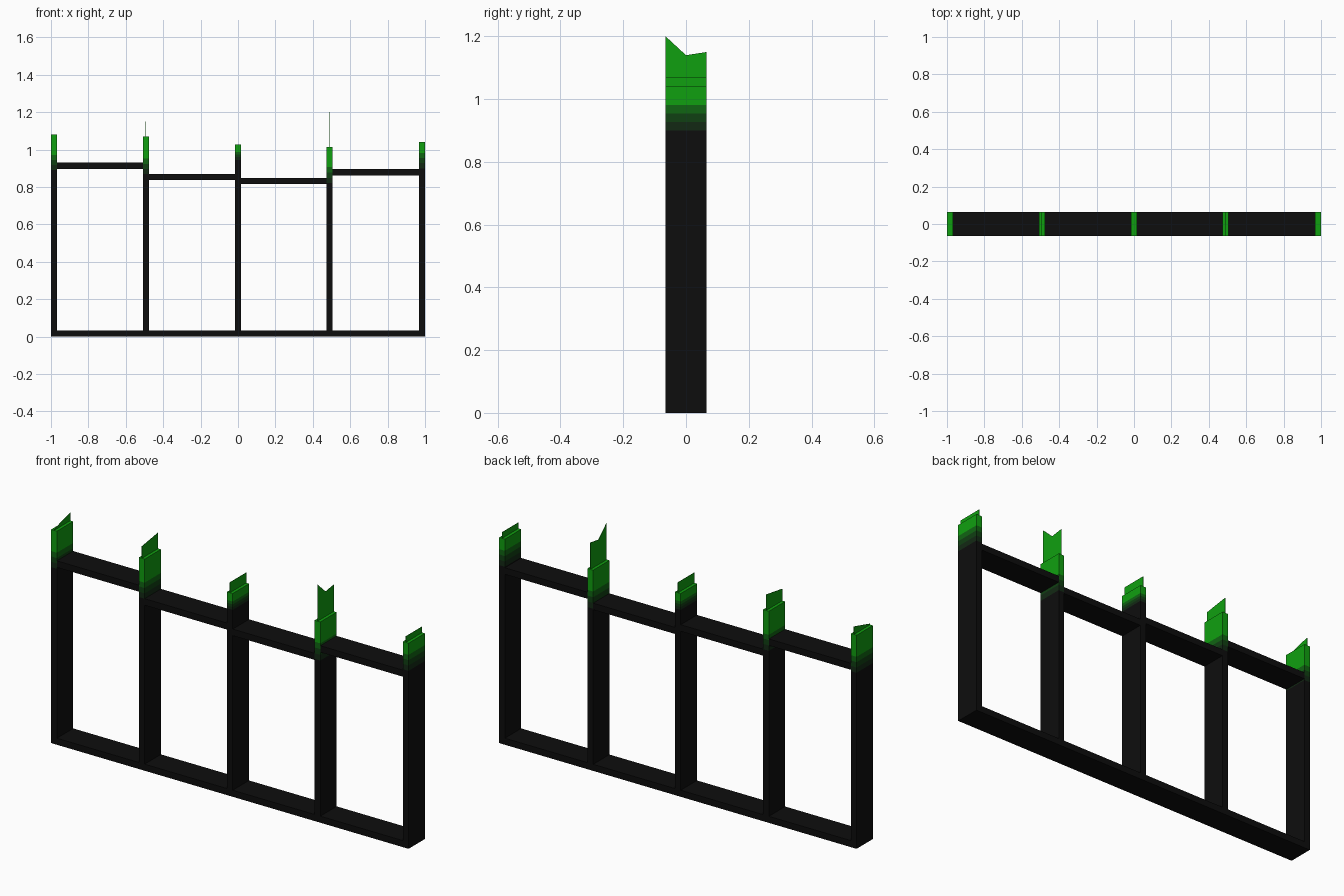
import bpy, bmesh

cube = bpy.data.objects.get("Cube")
if cube:
    bpy.data.objects.remove(cube, do_unlink=True)


def material(name, color):
    m = bpy.data.materials.new(name)
    m.use_nodes = True
    m.diffuse_color = (*color, 1)
    bsdf = m.node_tree.nodes["Principled BSDF"]
    bsdf.inputs["Base Color"].default_value = (*color, 1)
    bsdf.inputs["Roughness"].default_value = 0.8
    return m


BLACK = material("black", (0.004, 0.004, 0.004))
BANDS = [
    BLACK,
    material("darkest green", (0.006, 0.022, 0.007)),
    material("dark green", (0.005, 0.05, 0.006)),
    material("mid green", (0.005, 0.13, 0.006)),
    material("bright green", (0.005, 0.35, 0.005)),
]
HALF_W, HALF_D, RAIL = 0.016, 0.065, 0.033


def finish(name, bm, mats):
    bmesh.ops.recalc_face_normals(bm, faces=bm.faces)
    mesh = bpy.data.meshes.new(name)
    bm.to_mesh(mesh)
    bm.free()
    for m in mats:
        mesh.materials.append(m)
    obj = bpy.data.objects.new(name, mesh)
    bpy.context.collection.objects.link(obj)


def rail(name, x0, x1, top):
    bm = bmesh.new()
    bmesh.ops.create_cube(bm, size=1)
    for v in bm.verts:
        v.co.x = x0 if v.co.x < 0 else x1
        v.co.y *= 2 * HALF_D
        v.co.z = top - RAIL if v.co.z < 0 else top
    finish(name, bm, [BLACK])


def post(name, x, levels):
    # Stacked rings, one colour band between each pair of levels
    bm = bmesh.new()
    corners = [(-1, -1), (1, -1), (1, 1), (-1, 1)]
    rings = [[bm.verts.new((x + i * HALF_W, j * HALF_D, z)) for i, j in corners]
             for z in levels]
    for k in range(len(levels) - 1):
        low, high = rings[k], rings[k + 1]
        for i in range(4):
            j = (i + 1) % 4
            f = bm.faces.new((low[i], low[j], high[j], high[i]))
            f.material_index = k
    bm.faces.new(rings[0])
    bm.faces.new(rings[-1]).material_index = len(levels) - 2
    finish(name, bm, BANDS)


def shard(name, x, base, tops):
    # Thin upright plate with a jagged top edge
    bm = bmesh.new()
    n = len(tops) - 1
    outline = [(-HALF_D, base), (HALF_D, base)]
    outline += [(HALF_D - 2 * HALF_D * i / n, z) for i, z in enumerate(reversed(tops))]
    face = bm.faces.new([bm.verts.new((x - 0.001, y, z)) for y, z in outline])
    ext = bmesh.ops.extrude_face_region(bm, geom=[face])
    for v in ext["geom"]:
        if isinstance(v, bmesh.types.BMVert):
            v.co.x += 0.002
    finish(name, bm, [BANDS[-1]])


# x, start of glow, band height, post top, jagged tip heights front to back
POSTS = [
    (-0.984, 0.89, 0.027, 1.08, (1.085, 1.12)),
    (-0.493, 0.87, 0.027, 1.07, (1.13, 1.15)),
    (0, 0.945, 0.014, 1.028, (1.08, 1.08)),
    (0.49, 0.82, 0.029, 1.015, (1.2, 1.14, 1.15)),
    (0.984, 0.9, 0.027, 1.04, (1.07, 1.07)),
]
for i, (x, glow, step, top, tips) in enumerate(POSTS, 1):
    post(f"post_{i}", x, [RAIL, glow, glow + step, glow + 2 * step, glow + 3 * step, top])
    shard(f"glow_tip_{i}", x, top - 0.01, tips)

# Rails
rail("bottom_rail", -1, 1, RAIL)
for i, top in enumerate((0.93, 0.87, 0.848, 0.895)):
    rail(f"top_rail_{i + 1}", POSTS[i][0] + HALF_W, POSTS[i + 1][0] - HALF_W, top)
